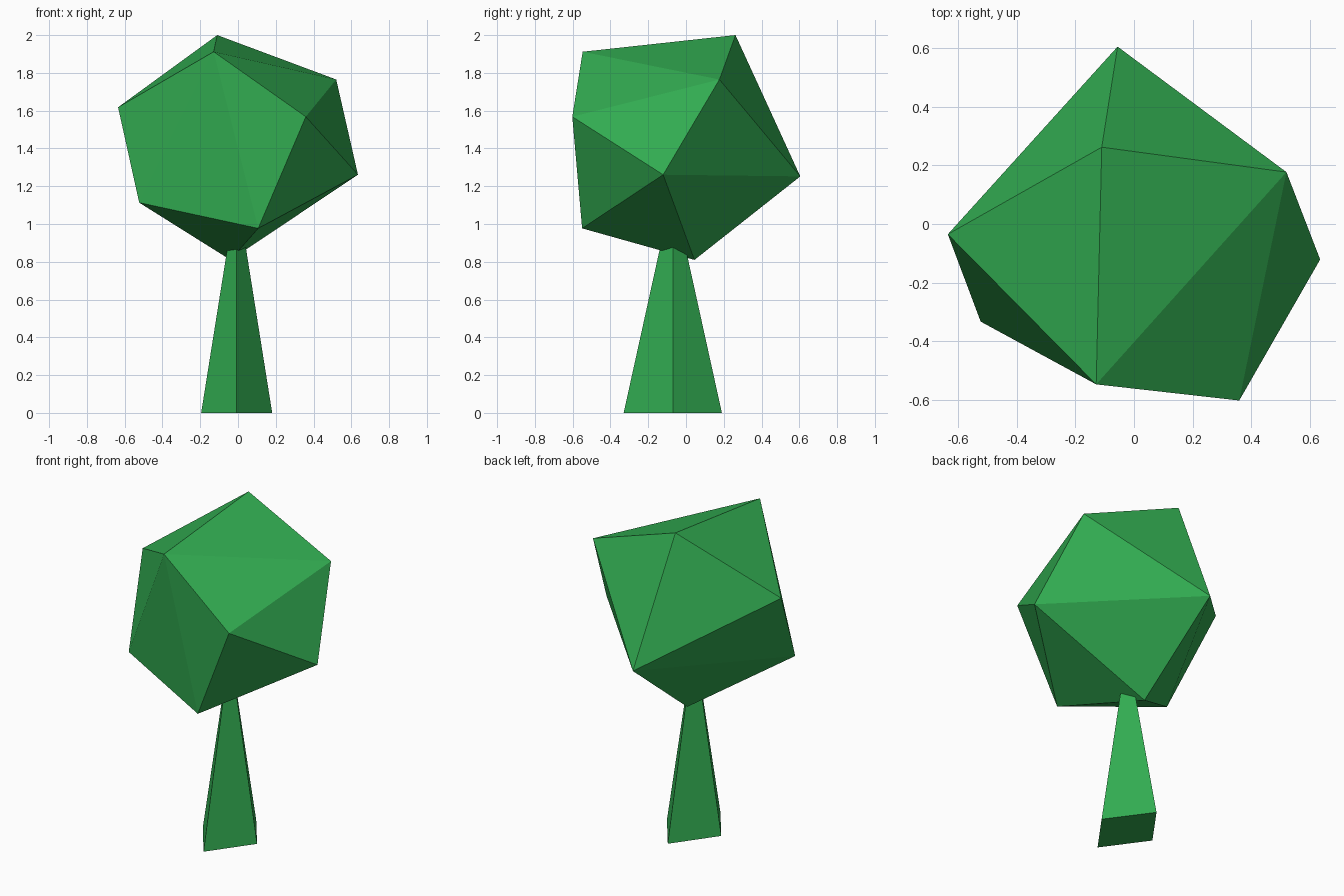
import bpy
import bmesh

if "Cube" in bpy.data.objects:
    bpy.data.objects.remove(bpy.data.objects["Cube"])

green = bpy.data.materials.new("leaf_green")
green.diffuse_color = (0.032, 0.415, 0.083, 1.0)
green.use_nodes = True
green.node_tree.nodes["Principled BSDF"].inputs["Base Color"].default_value = green.diffuse_color


def make_object(name, bm):
    bmesh.ops.recalc_face_normals(bm, faces=bm.faces)
    mesh = bpy.data.meshes.new(name)
    bm.to_mesh(mesh)
    bm.free()
    mesh.materials.append(green)
    obj = bpy.data.objects.new(name, mesh)
    bpy.context.collection.objects.link(obj)
    return obj


# Crown: irregular faceted ball, the convex hull of ten corners
corners = [
    (-0.11, 0.262, 2.0), (0.52, 0.177, 1.765), (-0.635, -0.035, 1.618),
    (-0.129, -0.547, 1.912), (0.359, -0.602, 1.568), (0.635, -0.121, 1.261),
    (-0.056, 0.605, 1.252), (-0.523, -0.333, 1.113), (0.107, -0.55, 0.977),
    (-0.04, 0.045, 0.81),
]
bm = bmesh.new()
for co in corners:
    bm.verts.new(co)
bmesh.ops.convex_hull(bm, input=bm.verts)
make_object("crown", bm)

# Trunk: tapered four-sided diamond column, its top sunk into the crown
BASE_X, BASE_Y, TOP_Z, APEX_Z = 0.188, 0.26, 0.92, 1.18
bm = bmesh.new()
rings = []
for z in (0.0, TOP_Z):
    s = 1.0 - z / APEX_Z
    rings.append([
        bm.verts.new((-0.007 + dx * BASE_X * s, -0.07 + dy * BASE_Y * s, z))
        for dx, dy in ((1, 0), (0, 1), (-1, 0), (0, -1))
    ])
low, high = rings
bm.faces.new(low)
bm.faces.new(high)
for i in range(4):
    j = (i + 1) % 4
    bm.faces.new((low[i], low[j], high[j], high[i]))
make_object("trunk", bm)
